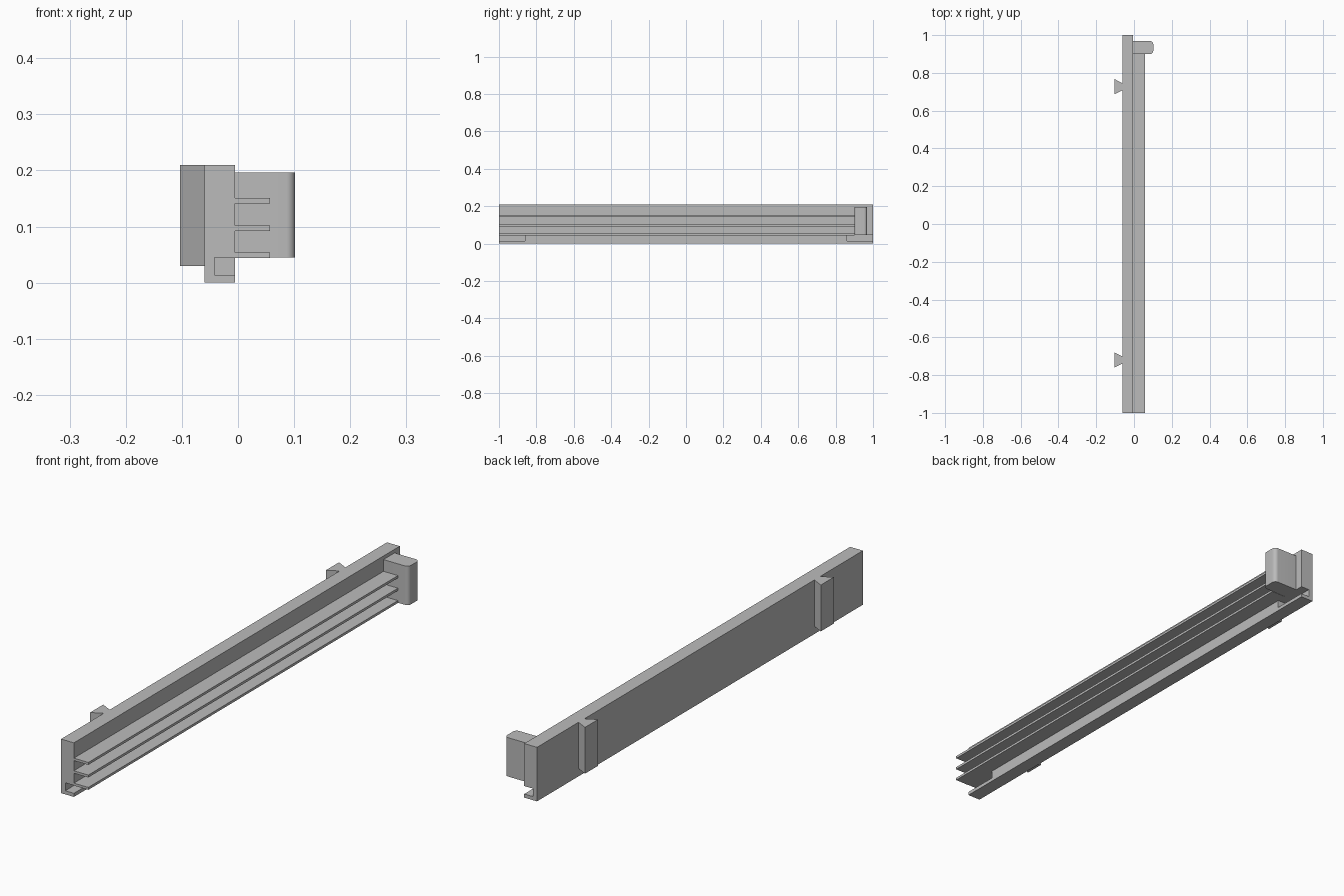
import bpy, bmesh
from math import cos, sin, pi

cube = bpy.data.objects.get("Cube")
if cube:
    bpy.data.objects.remove(cube, do_unlink=True)

grey = bpy.data.materials.new("light_grey")
grey.use_nodes = True
colour = (0.5, 0.5, 0.5, 1)
grey.diffuse_color = colour
grey.node_tree.nodes["Principled BSDF"].inputs["Base Color"].default_value = colour


def prism(name, outline, low, high):
    """Extrude an xy outline upwards from low to high."""
    bm = bmesh.new()
    base = bm.faces.new([bm.verts.new((x, y, low)) for x, y in outline])
    top = bmesh.ops.extrude_face_region(bm, geom=[base])["geom"]
    bmesh.ops.translate(bm, vec=(0, 0, high - low),
                        verts=[v for v in top if isinstance(v, bmesh.types.BMVert)])
    bmesh.ops.recalc_face_normals(bm, faces=bm.faces)
    mesh = bpy.data.meshes.new(name)
    bm.to_mesh(mesh)
    bm.free()
    mesh.materials.append(grey)
    ob = bpy.data.objects.new(name, mesh)
    bpy.context.collection.objects.link(ob)
    return ob


def box(name, x0, x1, y0, y1, z0, z1):
    return prism(name, [(x0, y0), (x1, y0), (x1, y1), (x0, y1)], z0, z1)


BACK, FACE = -0.06, -0.005

# Long rail with a slot cut into the face at each end
rail = box("rail", BACK, FACE, -1, 1, 0, 0.21)
for side, (y0, y1) in {"front": (-1.1, -0.86), "rear": (0.86, 1.1)}.items():
    cutter = box(side + "_slot_cutter", -0.042, 0.05, y0, y1, 0.014, 0.045)
    cutter.hide_render = True
    cutter.hide_set(True)
    cut = rail.modifiers.new(side + "_slot", "BOOLEAN")
    cut.object = cutter
    cut.solver = "EXACT"

# Three thin shelves along the face
for i, z in enumerate((0.044, 0.092, 0.141)):
    box(f"shelf_{i + 1}", FACE, 0.057, -1, 0.9, z, z + 0.0095)

# End stop with rounded outer upright edges
r, x1, y0, y1 = 0.016, 0.102, 0.9, 0.968
outline = [(FACE, y0)]
for cy, start in ((y0 + r, -pi / 2), (y1 - r, 0)):
    for i in range(9):
        a = start + i * pi / 16
        outline.append((x1 - r + r * cos(a), cy + r * sin(a)))
outline.append((FACE, y1))
stop = prism("end_stop", outline, 0.045, 0.196)
bpy.ops.object.select_all(action="DESELECT")
stop.select_set(True)
bpy.context.view_layer.objects.active = stop
bpy.ops.object.shade_smooth_by_angle()

# Dovetail mounting keys on the back
for name, y in (("front_dovetail", -0.72), ("rear_dovetail", 0.727)):
    prism(name, [(BACK, y - 0.018), (BACK, y + 0.018),
                 (-0.103, y + 0.04), (-0.103, y - 0.04)], 0.03, 0.21)
